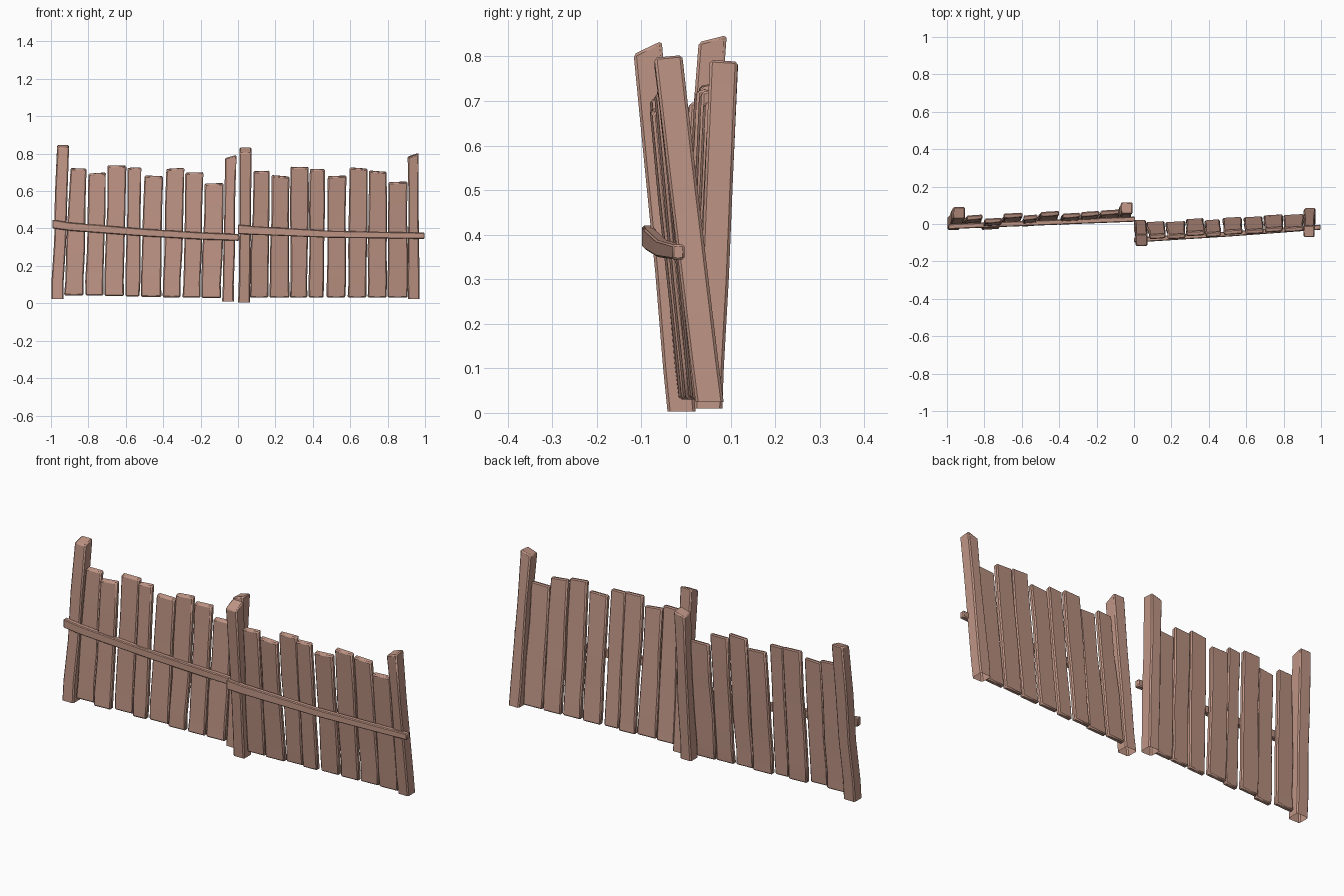
import bpy, bmesh, random
from mathutils import Vector

if "Cube" in bpy.data.objects:
    bpy.data.objects.remove(bpy.data.objects["Cube"])

random.seed(4)
wood = bpy.data.materials.new("wood")
wood.diffuse_color = (0.52, 0.30, 0.235, 1)
wood.use_nodes = True
wood.node_tree.nodes["Principled BSDF"].inputs["Base Color"].default_value = wood.diffuse_color


def loft(name, rings, bevel, open_start=False):
    """Skin a row of four-cornered rings into a bevelled board."""
    bm = bmesh.new()
    rows = [[bm.verts.new(p) for p in ring] for ring in rings]
    for a, b in zip(rows, rows[1:]):
        for i in range(4):
            j = (i + 1) % 4
            bm.faces.new((a[i], a[j], b[j], b[i]))
    bm.faces.new(rows[-1])
    if not open_start:
        bm.faces.new(rows[0][::-1])
    bmesh.ops.recalc_face_normals(bm, faces=bm.faces)
    me = bpy.data.meshes.new(name)
    bm.to_mesh(me)
    bm.free()
    me.materials.append(wood)
    ob = bpy.data.objects.new(name, me)
    bpy.context.collection.objects.link(ob)
    mod = ob.modifiers.new("worn_edges", 'BEVEL')
    mod.width = bevel
    mod.segments = 1
    mod.limit_method = 'ANGLE'
    mod.angle_limit = 0.7
    bpy.context.view_layer.objects.active = ob
    ob.select_set(True)
    bpy.ops.object.shade_smooth_by_angle()
    ob.select_set(False)
    return ob


def upright(name, bot, top, y0, y1, z0, z1, depth, wob, bevel,
            slope_x=0.0, slope_y=0.0, yaw=0.0, open_start=False):
    """Leaning board: bot/top are (left, right) x edges, y0/y1 the centres."""
    rings = []
    for t in (0, 0.12, 0.38, 0.68, 1):
        inner = wob if 0 < t < 1 else 0
        xl = bot[0] + (top[0] - bot[0]) * t + random.uniform(-inner, inner)
        xr = bot[1] + (top[1] - bot[1]) * t + random.uniform(-inner, inner)
        y = y0 + (y1 - y0) * t + random.uniform(-inner, inner) * 0.5
        z = z0 + (z1 - z0) * t
        h = depth / 2
        ring = []
        for sx, sy in ((-1, -1), (1, -1), (1, 1), (-1, 1)):
            dz = (sx * slope_x + sy * slope_y) * (t == 1)
            ring.append(Vector((xl if sx < 0 else xr, y + sy * h + sx * yaw, z + dz)))
        rings.append(ring)
    return loft(name, rings, bevel, open_start)


def rail(name, pts, thick=0.027):
    """Cross rail through (x, y, z, height) stations."""
    h = thick / 2
    loft(name, [[(x, y - h, z - s / 2), (x, y + h, z - s / 2),
                 (x, y + h, z + s / 2), (x, y - h, z + s / 2)]
                for x, y, z, s in pts], 0.004)


# Four posts, each leaning its own way
for name, bot, top, y0, y1, z0, z1, sx, sy in (
    ("left_end_post", (-0.998, -0.932), (-0.967, -0.903), 0.0, 0.06, 0.022, 0.84, 0, 0.008),
    ("left_middle_post", (-0.085, -0.022), (-0.07, -0.008), 0.05, 0.085, 0.01, 0.783, 0.009, -0.002),
    ("right_middle_post", (0.0, 0.064), (0.008, 0.073), -0.01, -0.086, 0.003, 0.82, 0, 0.015),
    ("right_end_post", (0.91, 0.97), (0.907, 0.966), 0.053, -0.04, 0.024, 0.792, 0.01, 0.003),
):
    upright(name, bot, top, y0, y1, z0, z1, 0.063, 0.004, 0.006, sx, sy, 0, True)

# Planks: bottom left/right, top left/right, top height, top y centre
left = (
    (-0.93, -0.825, -0.895, -0.81, 0.72, 0.035), (-0.815, -0.72, -0.80, -0.707, 0.695, 0.018),
    (-0.713, -0.61, -0.698, -0.597, 0.735, 0.045), (-0.602, -0.527, -0.592, -0.517, 0.724, 0.035),
    (-0.518, -0.41, -0.50, -0.40, 0.68, 0.054), (-0.403, -0.307, -0.383, -0.287, 0.72, 0.045),
    (-0.297, -0.20, -0.282, -0.185, 0.698, 0.054), (-0.195, -0.09, -0.178, -0.077, 0.64, 0.062),
)
right = (
    (0.064, 0.162, 0.083, 0.169, 0.706, -0.066), (0.168, 0.275, 0.18, 0.275, 0.68, -0.066),
    (0.278, 0.371, 0.281, 0.378, 0.728, -0.05), (0.378, 0.458, 0.384, 0.464, 0.717, -0.056),
    (0.474, 0.573, 0.48, 0.58, 0.68, -0.043), (0.586, 0.686, 0.597, 0.692, 0.722, -0.04),
    (0.693, 0.794, 0.70, 0.794, 0.705, -0.03), (0.80, 0.906, 0.805, 0.906, 0.648, -0.028),
)
for side, planks, lean, z_ends in (("left", left, -0.034, (0.043, 0.028)),
                                   ("right", right, 0.066, (0.03, 0.03))):
    for i, (a, b, c, d, z, y) in enumerate(planks):
        z0 = z_ends[0] + (z_ends[1] - z_ends[0]) * i / 7
        upright(f"{side}_plank_{i + 1}", (a, b), (c, d), y + lean, y, z0, z,
                0.026, 0.004, 0.006, random.uniform(-0.004, 0.004), 0.003, 0.003)

# One rail nailed across the front of each panel
rail("left_rail", ((-0.992, -0.015, 0.424, 0.046), (-0.9, -0.01, 0.41, 0.044),
                   (-0.5, 0.006, 0.378, 0.04), (-0.2, 0.018, 0.36, 0.038), (0.005, 0.026, 0.352, 0.036)))
rail("right_rail", ((0.0, -0.085, 0.396, 0.05), (0.09, -0.08, 0.389, 0.046),
                    (0.5, -0.054, 0.369, 0.038), (0.8, -0.032, 0.364, 0.035), (0.998, -0.017, 0.361, 0.033)))
